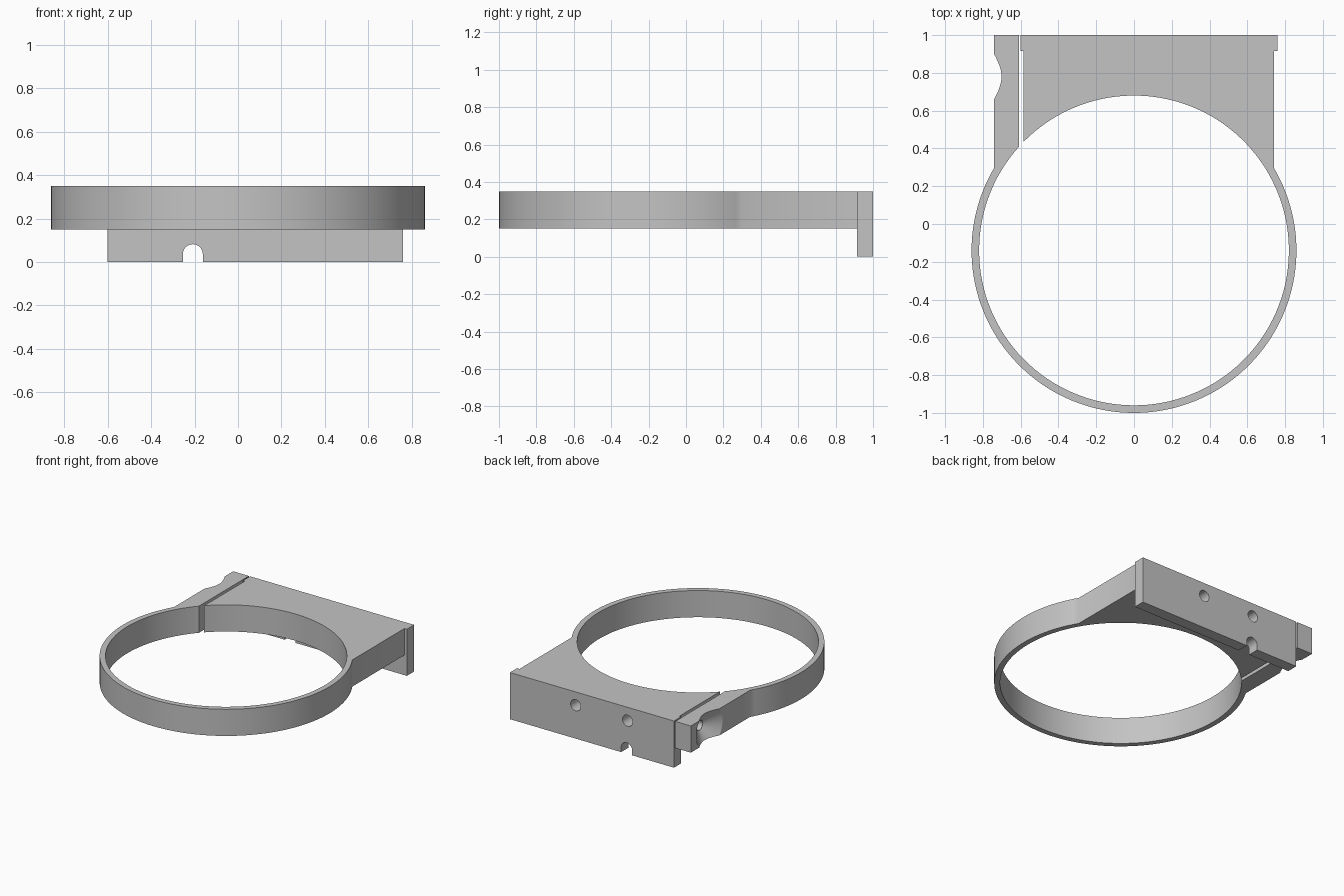
import bpy, bmesh, math
from mathutils import Matrix, Vector

old = bpy.data.objects.get("Cube")
if old:
    bpy.data.objects.remove(old, do_unlink=True)

grey = bpy.data.materials.new("plain grey")
grey.use_nodes = True
tone = (0.55, 0.55, 0.55, 1)
grey.diffuse_color = tone
grey.node_tree.nodes["Principled BSDF"].inputs["Base Color"].default_value = tone

CY, R_OUT, R_IN = -0.14, 0.86, 0.82      # ring centre and radii
Z0, Z1 = 0.15, 0.35                      # ring bottom and top
ZM = (Z0 + Z1) / 2


def add_object(name, bm):
    bmesh.ops.recalc_face_normals(bm, faces=bm.faces)
    me = bpy.data.meshes.new(name)
    bm.to_mesh(me)
    bm.free()
    me.materials.append(grey)
    ob = bpy.data.objects.new(name, me)
    bpy.context.collection.objects.link(ob)
    return ob


def prism(name, points, direction):
    """Extrude a closed outline of 3D points along a direction."""
    bm = bmesh.new()
    face = bm.faces.new([bm.verts.new(p) for p in points])
    ext = bmesh.ops.extrude_face_region(bm, geom=[face])
    verts = [v for v in ext["geom"] if isinstance(v, bmesh.types.BMVert)]
    bmesh.ops.translate(bm, verts=verts, vec=Vector(direction))
    return add_object(name, bm)


def drill(name, start, axis, length, r1, r2):
    """Round cutter running from start along an axis."""
    bm = bmesh.new()
    turn = Vector(axis).to_track_quat("Z", "Y").to_matrix().to_4x4()
    place = Matrix.Translation(Vector(start) + Vector(axis) * length / 2) @ turn
    bmesh.ops.create_cone(bm, cap_ends=True, segments=48, radius1=r1,
                          radius2=r2, depth=length, matrix=place)
    return add_object(name, bm)


def combine(target, other, operation):
    mod = target.modifiers.new(operation, "BOOLEAN")
    mod.operation, mod.solver, mod.object = operation, "EXACT", other
    bpy.context.view_layer.objects.active = target
    bpy.ops.object.modifier_apply(modifier=mod.name)
    bpy.data.objects.remove(other, do_unlink=True)


def arc(radius, a0, a1, n):
    return [(radius * math.cos(a0 + (a1 - a0) * i / n),
             CY + radius * math.sin(a0 + (a1 - a0) * i / n)) for i in range(n + 1)]


# Split ring with its clamp arm and mounting block, as one outline
side, slot_l, slot_r = 0.74, -0.61, -0.585
a_side = math.acos(side / R_OUT)
outer = arc(R_OUT, a_side, -math.pi - a_side, 96)
inner = arc(R_IN, -2 * math.pi + math.acos(slot_l / R_IN),
            math.acos(slot_r / R_IN), 128)
inner[0] = (slot_l, inner[0][1])
outline = (outer + [(-side, 1), (slot_l, 1)] + inner
           + [(slot_r, 0.96), (side, 0.96)])
body = prism("clamp_ring", [(x, y, Z0) for x, y in outline], (0, 0, Z1 - Z0))

# Back plate with an arched notch in its lower edge
nx, nr, nz = -0.208, 0.046, 0.036
arch = [(nx + nr * math.cos(math.pi * i / 16), nz + nr * math.sin(math.pi * i / 16))
        for i in range(17)]
plate_outline = ([(0.76, 0), (nx + nr, 0)] + arch
                 + [(nx - nr, 0), (-0.6, 0), (-0.6, Z1), (0.76, Z1)])
plate = prism("back_plate", [(x, 0.915, z) for x, z in plate_outline], (0, 0.085, 0))
combine(body, plate, "UNION")

# Blind mounting holes in the back
for x in (-0.215, 0.215):
    combine(body, drill("mount_hole", (x, 1.05, ZM), (0, -1, 0), 0.25, 0.042, 0.042),
            "DIFFERENCE")

# Clamp screw hole across the slot, with a wide countersink on the arm
combine(body, drill("screw_hole", (-0.8, 0.78, ZM), (1, 0, 0), 0.5, 0.036, 0.036),
        "DIFFERENCE")
combine(body, drill("countersink", (-0.76, 0.78, ZM), (1, 0, 0), 0.102, 0.184, 0.038),
        "DIFFERENCE")

# Smooth curves, crisp edges
bpy.ops.object.select_all(action="DESELECT")
body.select_set(True)
bpy.context.view_layer.objects.active = body
bpy.ops.object.shade_smooth_by_angle(angle=math.radians(30))
